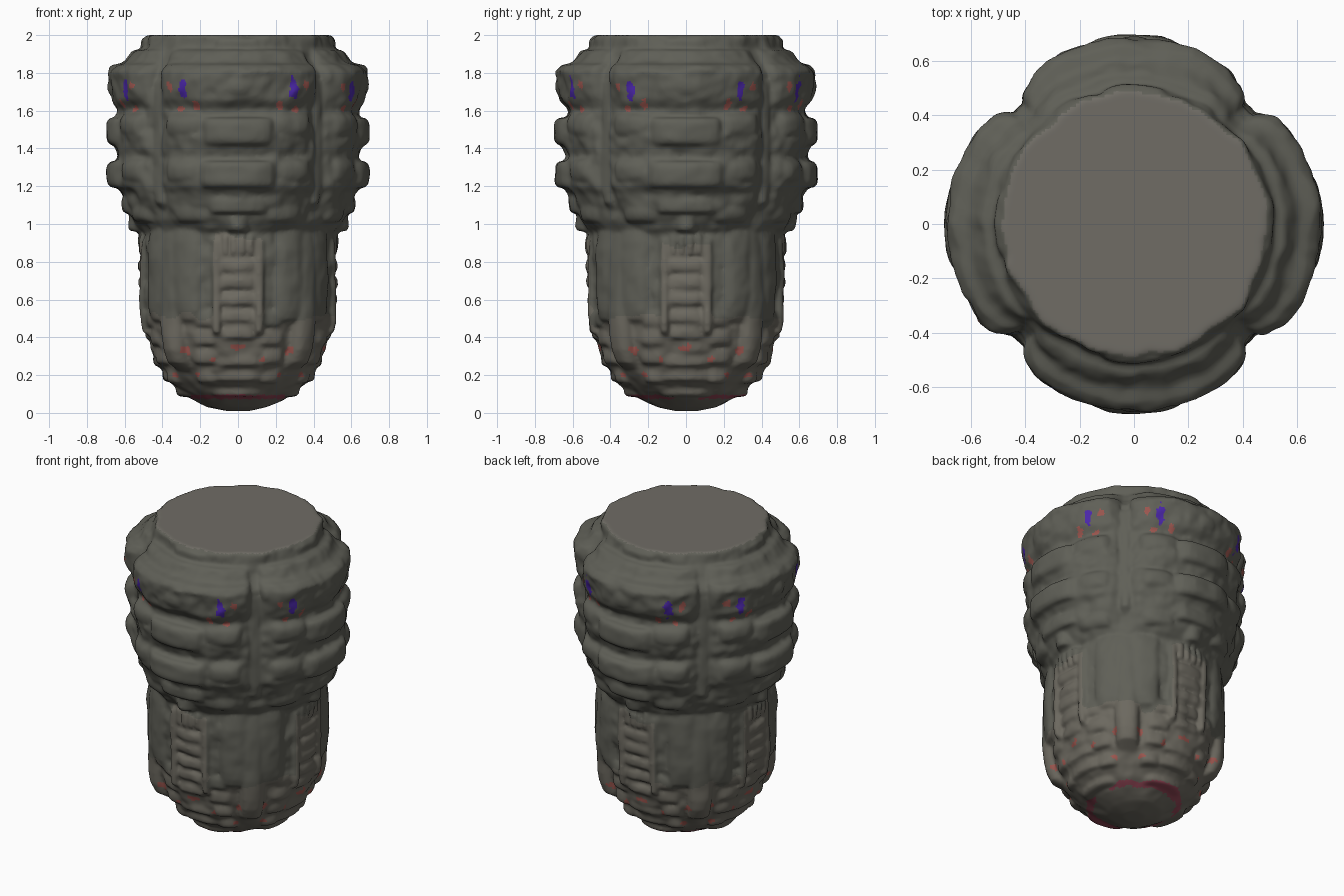
import bpy, bmesh, math
from mathutils import Vector, noise

if "Cube" in bpy.data.objects:
    bpy.data.objects.remove(bpy.data.objects["Cube"])

def material(name, c):
    m = bpy.data.materials.new(name)
    m.diffuse_color = (*c, 1)
    m.use_nodes = True
    m.node_tree.nodes["Principled BSDF"].inputs["Base Color"].default_value = m.diffuse_color
    return m

MATS = [material("dark_stone", (0.115, 0.115, 0.095)), material("worn_stone", (0.15, 0.14, 0.115)),
        material("cap_stone", (0.16, 0.15, 0.13)), material("blue_paint", (0.07, 0.02, 0.4)),
        material("red_paint", (0.32, 0.09, 0.075)), material("pink_paint", (0.28, 0.06, 0.09))]

# (z, radius) profiles, bottom to top
CORE = [(0.01, 0.06), (0.03, 0.155), (0.06, 0.22), (0.1, 0.29), (0.17, 0.37), (0.24, 0.415),
        (0.32, 0.455), (0.45, 0.485), (0.6, 0.505), (0.8, 0.512), (0.95, 0.51), (1.02, 0.54),
        (1.15, 0.57), (1.4, 0.585), (1.8, 0.585), (1.86, 0.54), (1.92, 0.51), (2.0, 0.49)]
LOBE = [(0.93, 0.48), (0.97, 0.53), (1.03, 0.565), (1.1, 0.60), (1.16, 0.615), (1.2, 0.65),
        (1.27, 0.66), (1.36, 0.637), (1.41, 0.655), (1.47, 0.665), (1.55, 0.64),
        (1.61, 0.632), (1.66, 0.668), (1.74, 0.68), (1.81, 0.687), (1.84, 0.66),
        (1.855, 0.60), (1.9, 0.57), (1.925, 0.545), (1.93, 0.48)]

def lookup(profile, z):
    for (z0, r0), (z1, r1) in zip(profile, profile[1:]):
        if z <= z1:
            return r0 + (r1 - r0) * max(0, (z - z0) / (z1 - z0))
    return profile[-1][1]

def polar(r, a, z):
    return Vector((r * math.sin(a), -r * math.cos(a), z))

def weather(v, amount):
    n = noise.noise(v * 9) + 0.6 * noise.noise(v * 21)
    s = 1 + amount * n / max(0.25, Vector((v.x, v.y)).length)
    return Vector((v.x * s, v.y * s, v.z))

body = bmesh.new()   # all carved masses gather here and are fused below

# Closed curved slab wrapped on the core; it sinks into the core at its edges
def slab(centre, half, z0, z1, radius, p=4, nz=12, na=14, rough=0.008):
    c, h = math.radians(centre), math.radians(half)
    outer, inner = [], []
    for k in range(nz + 1):
        z = z0 + (z1 - z0) * k / nz
        base = lookup(CORE, z) - 0.025
        a_row, b_row = [], []
        for i in range(na + 1):
            u = math.sin(math.pi / 2 * (2 * i / na - 1))
            edge = max(0, 1 - abs(u) ** p) ** (1 / p)
            r = base + (radius(z) - base) * edge
            a_row.append(body.verts.new(weather(polar(r, c + h * u, z), rough)))
            b_row.append(body.verts.new(polar(base - 0.05, c + h * u, z)))
        outer.append(a_row)
        inner.append(b_row)
    for rows in (outer, inner):
        for a, b in zip(rows, rows[1:]):
            for i in range(na):
                body.faces.new((a[i], a[i + 1], b[i + 1], b[i]))
    for k in (0, nz):
        for i in range(na):
            body.faces.new((outer[k][i], outer[k][i + 1], inner[k][i + 1], inner[k][i]))
    for i in (0, na):
        for k in range(nz):
            body.faces.new((outer[k][i], outer[k + 1][i], inner[k + 1][i], inner[k][i]))

# Raised pad: rounded slab of given outer radius
def pad(centre, half, z0, z1, rad, p=4, soft=4):
    def radius(z):
        t = 2 * (z - z0) / (z1 - z0) - 1
        base = lookup(CORE, z) - 0.025
        return base + (rad - base) * max(0, 1 - abs(t) ** soft) ** (1 / soft)
    slab(centre, half, z0, z1, radius, p)

# Core of the body
rows = []
for k in range(101):
    z = 0.01 + 1.99 * k / 100
    rows.append([body.verts.new(weather(polar(lookup(CORE, z), math.tau * i / 96, z), 0.02))
                 for i in range(96)])
for a, b in zip(rows, rows[1:]):
    for i in range(96):
        j = (i + 1) % 96
        body.faces.new((a[i], a[j], b[j], b[i]))
body.faces.new(rows[0])
body.faces.new(rows[-1])

for a in (0, 90, 180, 270):
    # Main face lobe with its stepped profile
    slab(a, 42.5, 0.93, 1.93, lambda z: lookup(LOBE, z), 3.2, 90, 48, 0.018)
    # Rim pad, nose knob, heavy lip bands and chin
    pad(a, 14, 1.925, 1.985, 0.515)
    pad(a, 9, 1.65, 1.81, 0.692, 2.5, 2.5)
    pad(a, 18, 1.405, 1.575, 0.697)
    pad(a, 19, 1.18, 1.345, 0.697)
    pad(a, 16, 1.05, 1.15, 0.62)
    pad(a, 7, 0.955, 1.06, 0.585, 2)
    for s in (-1, 1):
        # Lip wings and cheeks
        pad(a + s * 26, 12, 1.44, 1.60, 0.672, 3, 2.5)
        pad(a + s * 27, 11, 1.20, 1.36, 0.668, 3, 2.5)
        pad(a + s * 25, 11, 1.0, 1.13, 0.595, 3, 2.5)
        # Lower pillars and panel rails
        pad(a + s * 33, 11, 0.45, 1.0, 0.538, 2.5, 3)
        pad(a + s * 13, 2.6, 0.38, 0.96, 0.53)
        # Stepped scales beside the lower panel
        for k, z in enumerate((0.2, 0.3, 0.4, 0.5)):
            pad(a + s * (26 - 2 * k), 9, z - 0.05, z + 0.05, lookup(CORE, z) + 0.018, 3, 3)
    # Corner rib and lower corner bulge
    pad(a + 45, 3, 1.05, 1.82, 0.605)
    pad(a + 45, 9, 0.2, 1.0, 0.54, 2.5, 2.5)
    # Ladder panel with slotted top, and worn foot steps
    for k in range(4):
        pad(a - 7.5 + 5 * k, 1.9, 0.83, 0.95, 0.532)
    for k in range(5):
        z = 0.78 - 0.09 * k
        pad(a, 11, z - 0.033, z + 0.033, lookup(CORE, z) + 0.017)
    for k, z in enumerate((0.12, 0.2, 0.28)):
        pad(a, 28 - 5 * k, z - 0.04, z + 0.04, lookup(CORE, z) + 0.014, 3, 3)

# Fuse the masses into one worn, carved skin
bmesh.ops.recalc_face_normals(body, faces=body.faces)
raw = bpy.data.meshes.new("raw_masses")
body.to_mesh(raw)
body.free()
tmp = bpy.data.objects.new("raw_masses", raw)
bpy.context.collection.objects.link(tmp)
fuse = tmp.modifiers.new("fuse", 'REMESH')
fuse.mode, fuse.voxel_size = 'VOXEL', 0.0115
wear = tmp.modifiers.new("wear", 'SMOOTH')
wear.factor, wear.iterations = 0.5, 4
deps = bpy.context.evaluated_depsgraph_get()
mesh = bpy.data.meshes.new_from_object(tmp.evaluated_get(deps))
bpy.data.objects.remove(tmp)
carving = bpy.data.objects.new("carved_body", mesh)
bpy.context.collection.objects.link(carving)
mesh.materials.clear()
for m in MATS:
    mesh.materials.append(m)

# Painted spots: (angle from face centre, z, half width, half height, material)
SPOTS = [(26, 1.71, 0.022, 0.055, 3), (33, 1.73, 0.02, 0.025, 4), (20, 1.63, 0.018, 0.025, 4),
         (29, 1.61, 0.02, 0.015, 4), (0, 0.345, 0.035, 0.017, 4), (17, 0.28, 0.015, 0.018, 4),
         (36, 0.33, 0.018, 0.02, 4), (33, 0.2, 0.02, 0.014, 4)]

def paint(c, n):
    if n.z > 0.9 and c.z > 1.97:
        return 2
    ang = math.degrees(math.atan2(c.x, -c.y))
    local = abs((ang + 45) % 90 - 45)
    r = math.hypot(c.x, c.y)
    jitter = 1 + 0.7 * noise.noise(c * 40)
    for a, z, w, h, m in SPOTS:
        d = math.hypot(math.radians(local - a) * r / w, (c.z - z) / h)
        if d < jitter:
            return m
    # Pink strips round the foot, front and back
    if abs(c.z - 0.085) < 0.011 * jitter and abs(c.x) < 0.25:
        return 5
    return 1 if c.z < 0.5 + 0.4 * (local < 14) + 0.1 * noise.noise(c * 8) else 0

for f in mesh.polygons:
    f.material_index = paint(f.center, f.normal)
mesh.shade_smooth()
bpy.context.view_layer.objects.active = carving
carving.select_set(True)
bpy.ops.object.shade_smooth_by_angle(angle=math.radians(50))
